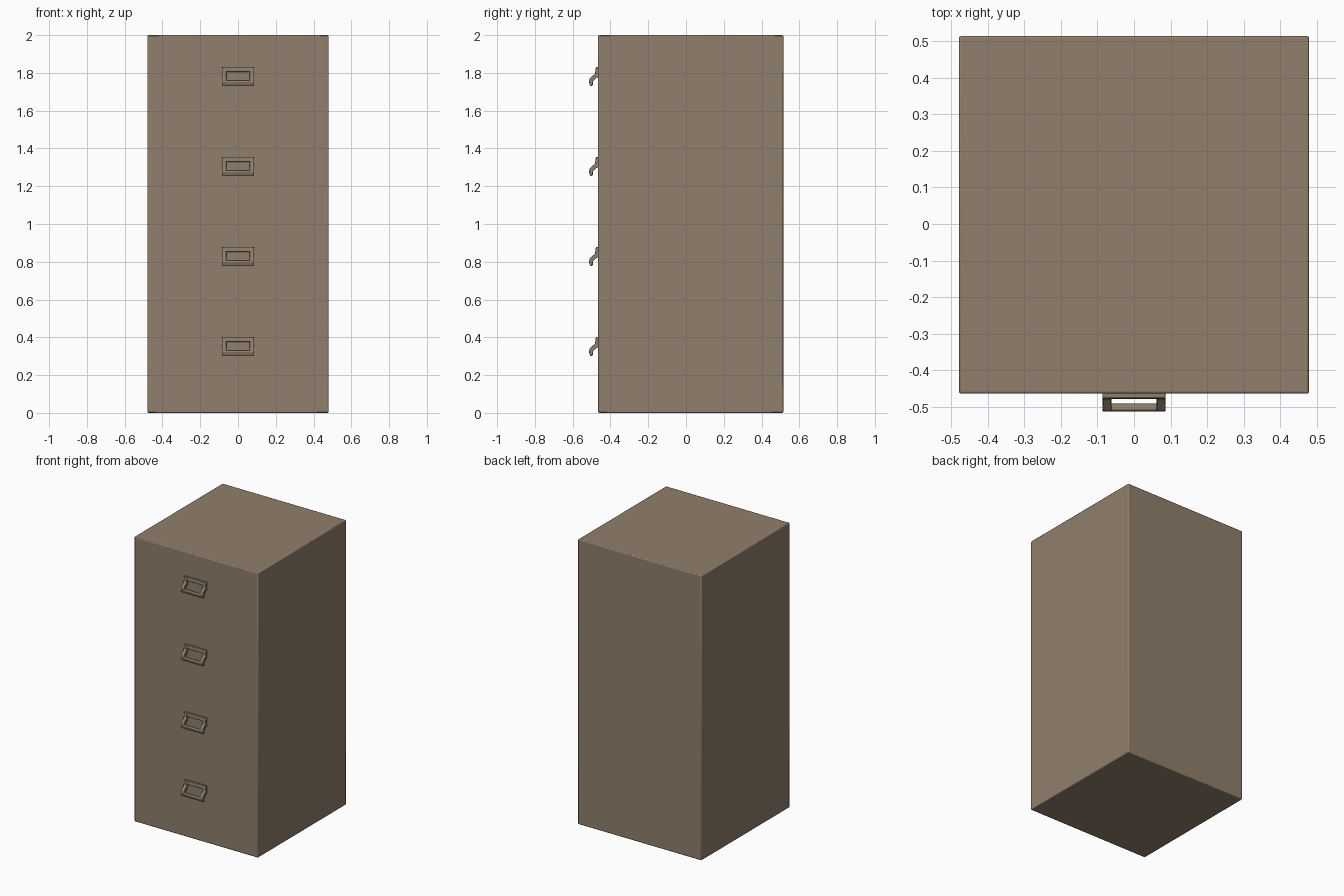
import bpy, bmesh

if "Cube" in bpy.data.objects:
    bpy.data.objects.remove(bpy.data.objects["Cube"])

# single painted-metal colour
paint = bpy.data.materials.new("warm taupe paint")
paint.diffuse_color = (0.28, 0.215, 0.15, 1)
paint.use_nodes = True
paint.node_tree.nodes["Principled BSDF"].inputs["Base Color"].default_value = paint.diffuse_color


def finish(bm, name, bevel, segments):
    bmesh.ops.recalc_face_normals(bm, faces=bm.faces)
    mesh = bpy.data.meshes.new(name)
    bm.to_mesh(mesh)
    bm.free()
    obj = bpy.data.objects.new(name, mesh)
    bpy.context.collection.objects.link(obj)
    mesh.materials.append(paint)
    mod = obj.modifiers.new("soft edges", 'BEVEL')
    mod.width = bevel
    mod.segments = segments
    mod.limit_method = 'ANGLE'
    bpy.ops.object.select_all(action='DESELECT')
    obj.select_set(True)
    bpy.context.view_layer.objects.active = obj
    bpy.ops.object.shade_smooth_by_angle()
    return obj


def prism(bm, profile, x0, x1):
    """Extrude a side profile of (y, z) points from x0 to x1."""
    face = bm.faces.new([bm.verts.new((x0, y, z)) for y, z in profile])
    ext = bmesh.ops.extrude_face_region(bm, geom=[face])
    verts = [g for g in ext["geom"] if isinstance(g, bmesh.types.BMVert)]
    bmesh.ops.translate(bm, verts=verts, vec=(x1 - x0, 0, 0))


# cabinet body
FRONT = -0.465
bm = bmesh.new()
prism(bm, [(FRONT, 0), (0.515, 0), (0.515, 2), (FRONT, 2)], -0.48, 0.48)
finish(bm, "cabinet_body", 0.006, 2)

# side profiles of the handle: distance out from the front, height from its top
PLATE = [(-0.003, 0), (0.012, 0), (0.014, -0.026), (-0.003, -0.026)]
ARM = [(-0.003, -0.004), (0.013, -0.004), (0.017, -0.036), (0.045, -0.062),
       (0.049, -0.080), (0.041, -0.102), (0.029, -0.099), (0.027, -0.076),
       (0.010, -0.058), (-0.003, -0.056)]
GRIP = [(0.033, -0.073), (0.044, -0.070), (0.049, -0.080), (0.041, -0.102),
        (0.029, -0.099), (0.027, -0.083)]

# one drop handle per drawer
for i in range(4):
    top = 1.832 - 0.4765 * i
    bm = bmesh.new()
    for profile, x0, x1 in ((PLATE, -0.085, 0.085), (GRIP, -0.075, 0.075),
                            (ARM, -0.086, -0.062), (ARM, 0.062, 0.086)):
        prism(bm, [(FRONT - d, top + h) for d, h in profile], x0, x1)
    finish(bm, f"drawer_handle_{i + 1}", 0.003, 2)
